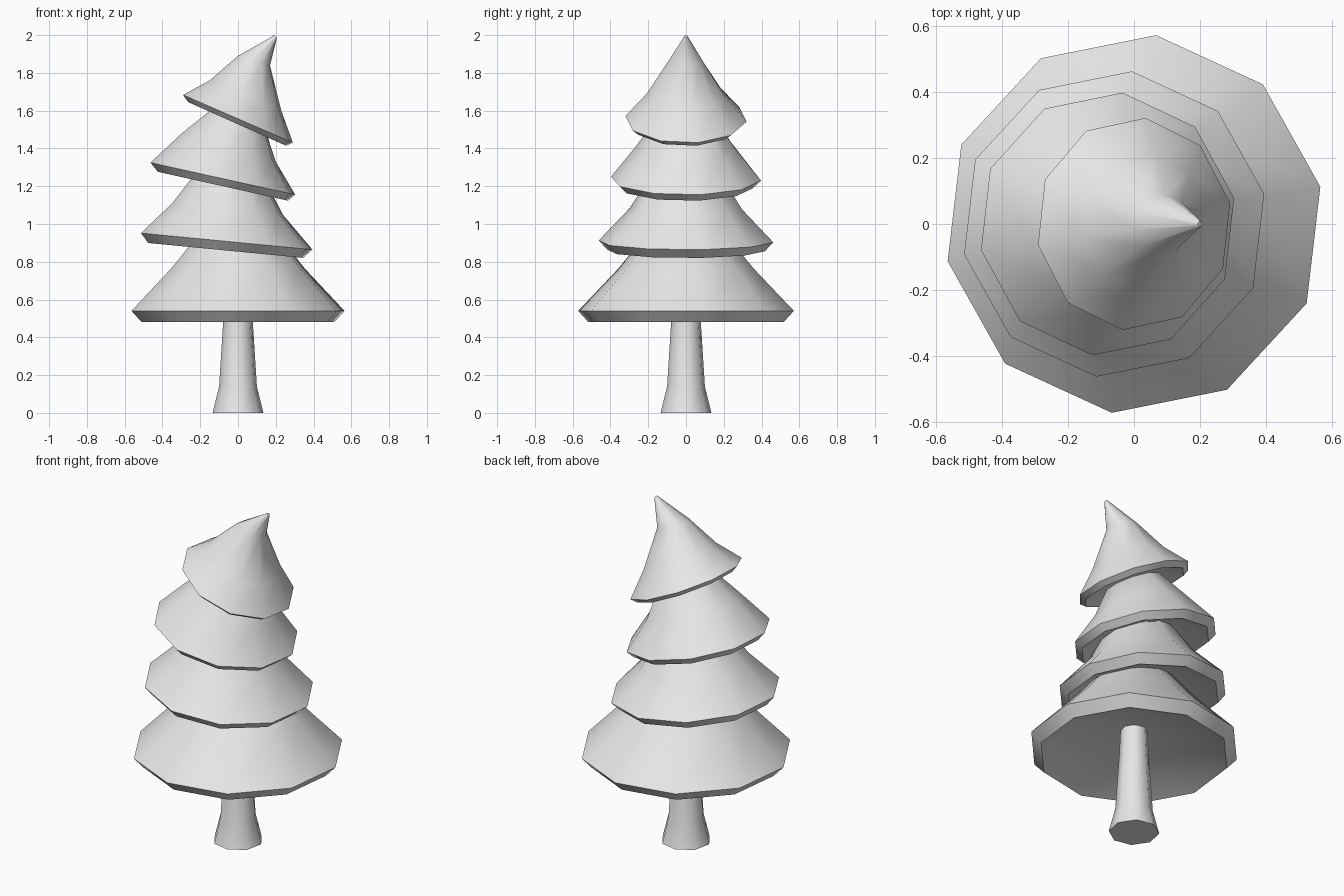
import bpy
import bmesh
import math
from mathutils import Matrix, Vector

cube = bpy.data.objects.get("Cube")
if cube:
    bpy.data.objects.remove(cube, do_unlink=True)

grey = bpy.data.materials.new("light_grey")
grey.use_nodes = True
grey.diffuse_color = (0.8, 0.8, 0.8, 1)
grey.node_tree.nodes["Principled BSDF"].inputs["Base Color"].default_value = (0.8, 0.8, 0.8, 1)


def loft(name, rings, sides, turn, hollow=0.0):
    """Skin rings of (x, z, radius, tilt in degrees), closed at both ends.
    A hollow value dishes the bottom inward by that depth."""
    bm = bmesh.new()
    loops = []
    for x, z, radius, tilt in rings:
        place = Matrix.Translation((x, 0, z)) @ Matrix.Rotation(math.radians(tilt), 4, 'Y')
        angles = [math.radians(turn) + math.tau * i / sides for i in range(sides)]
        loops.append([bm.verts.new(place @ Vector((radius * math.cos(a), radius * math.sin(a), 0)))
                      for a in angles])
    for low, high in zip(loops, loops[1:]):
        for i in range(sides):
            j = (i + 1) % sides
            bm.faces.new((low[i], low[j], high[j], high[i]))
    bm.faces.new(loops[-1])
    base = bm.faces.new(loops[0][::-1])
    if hollow:
        x, z, _, tilt = rings[0]
        up = Matrix.Rotation(math.radians(tilt), 3, 'Y') @ Vector((0, 0, hollow))
        center = bmesh.ops.poke(bm, faces=[base])["verts"][0]
        center.co = Vector((x, 0, z)) + up
    bmesh.ops.recalc_face_normals(bm, faces=bm.faces)
    mesh = bpy.data.meshes.new(name)
    bm.to_mesh(mesh)
    bm.free()
    mesh.materials.append(grey)
    obj = bpy.data.objects.new(name, mesh)
    bpy.context.collection.objects.link(obj)
    bpy.ops.object.select_all(action='DESELECT')
    obj.select_set(True)
    bpy.context.view_layer.objects.active = obj
    bpy.ops.object.shade_smooth_by_angle(angle=math.radians(50))
    return obj


# Flared trunk, running up into the lowest tier
loft("trunk", [(0, 0, 0.137, 0), (0, 0.14, 0.102, 0),
               (0, 0.48, 0.08, 0), (0, 0.72, 0.07, 0)], 8, 11)

# Foliage tiers: lower lip, widest rim, then the narrowing, leaning crown
tiers = {
    "bottom_tier": [(0, 0.48, 0.52, 0), (0, 0.54, 0.575, 0),
                    (0, 0.765, 0.36, 0), (0.01, 0.95, 0.21, 3)],
    "lower_middle_tier": [(-0.065, 0.86, 0.42, 5.5), (-0.06, 0.908, 0.465, 5.5),
                          (-0.055, 1.08, 0.3, 6), (-0.03, 1.28, 0.17, 10)],
    "upper_middle_tier": [(-0.08, 1.2, 0.36, 12.5), (-0.08, 1.24, 0.4, 12.5),
                          (-0.05, 1.405, 0.265, 16.5), (0.01, 1.55, 0.157, 25)],
    "top_tier": [(-0.005, 1.53, 0.29, 24), (0, 1.557, 0.323, 23.5),
                 (0.04, 1.68, 0.21, 23), (0.085, 1.865, 0.09, 17),
                 (0.2, 1.993, 0.009, 45)],
}
for tier_name, tier_rings in tiers.items():
    loft(tier_name, tier_rings, 10, 11.3, hollow=tier_rings[0][2] / 3)
